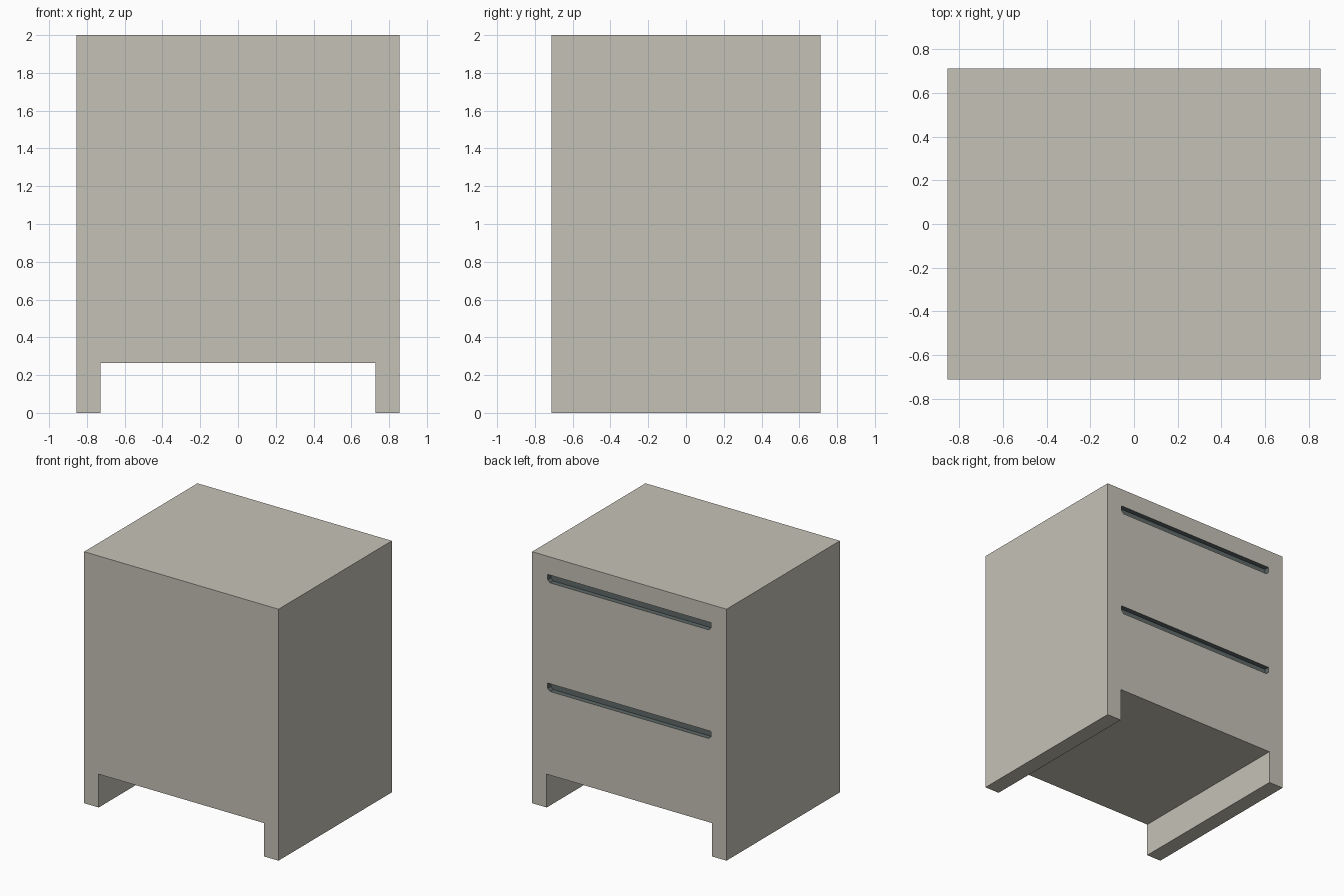
import bpy, bmesh

if "Cube" in bpy.data.objects:
    bpy.data.objects.remove(bpy.data.objects["Cube"])

W, D, H = 0.855, 0.712, 2.0        # half width, half depth, height
NX, NZ = 0.727, 0.265              # foot recess half width and height
SLOT_X, SLOT_H, SLOT_D, CH = 0.718, 0.062, 0.04, 0.02


def material(name, rgb):
    m = bpy.data.materials.new(name)
    m.diffuse_color = (*rgb, 1.0)
    m.use_nodes = True
    m.node_tree.nodes["Principled BSDF"].inputs["Base Color"].default_value = m.diffuse_color
    return m


def extrude_profile(name, points, y0, y1):
    """Extrude an x-z outline from y0 to y1."""
    bm = bmesh.new()
    face = bm.faces.new([bm.verts.new((x, y0, z)) for x, z in points])
    ext = bmesh.ops.extrude_face_region(bm, geom=[face])
    moved = [v for v in ext["geom"] if isinstance(v, bmesh.types.BMVert)]
    bmesh.ops.translate(bm, verts=moved, vec=(0, y1 - y0, 0))
    bmesh.ops.recalc_face_normals(bm, faces=bm.faces)
    mesh = bpy.data.meshes.new(name)
    bm.to_mesh(mesh)
    bm.free()
    ob = bpy.data.objects.new(name, mesh)
    bpy.context.collection.objects.link(ob)
    return ob


# Cabinet body with its two side feet
body = extrude_profile("cabinet_body", [
    (-W, 0), (-NX, 0), (-NX, NZ), (NX, NZ),
    (NX, 0), (W, 0), (W, H), (-W, H)], -D, D)
body.data.materials.append(material("warm grey", (0.56, 0.54, 0.47)))
body.data.materials.append(material("dark blue grey", (0.115, 0.14, 0.14)))

# Two finger slots sunk into the back
for top in (1.856, 0.992):
    low = top - SLOT_H
    cutter = extrude_profile("slot_cutter", [
        (-SLOT_X, top), (-SLOT_X, low + CH), (-SLOT_X + CH, low),
        (SLOT_X - CH, low), (SLOT_X, low + CH), (SLOT_X, top)],
        D - SLOT_D, D + 0.1)
    cutter.hide_render = True
    mod = body.modifiers.new("slot", 'BOOLEAN')
    mod.operation = 'DIFFERENCE'
    mod.solver = 'EXACT'
    mod.object = cutter
    bpy.context.view_layer.objects.active = body
    bpy.ops.object.modifier_apply(modifier=mod.name)
    bpy.data.objects.remove(cutter)

# Slot walls lie just inside the back plane
for p in body.data.polygons:
    p.material_index = 1 if 0.6 < p.center.y < D - 0.003 else 0
